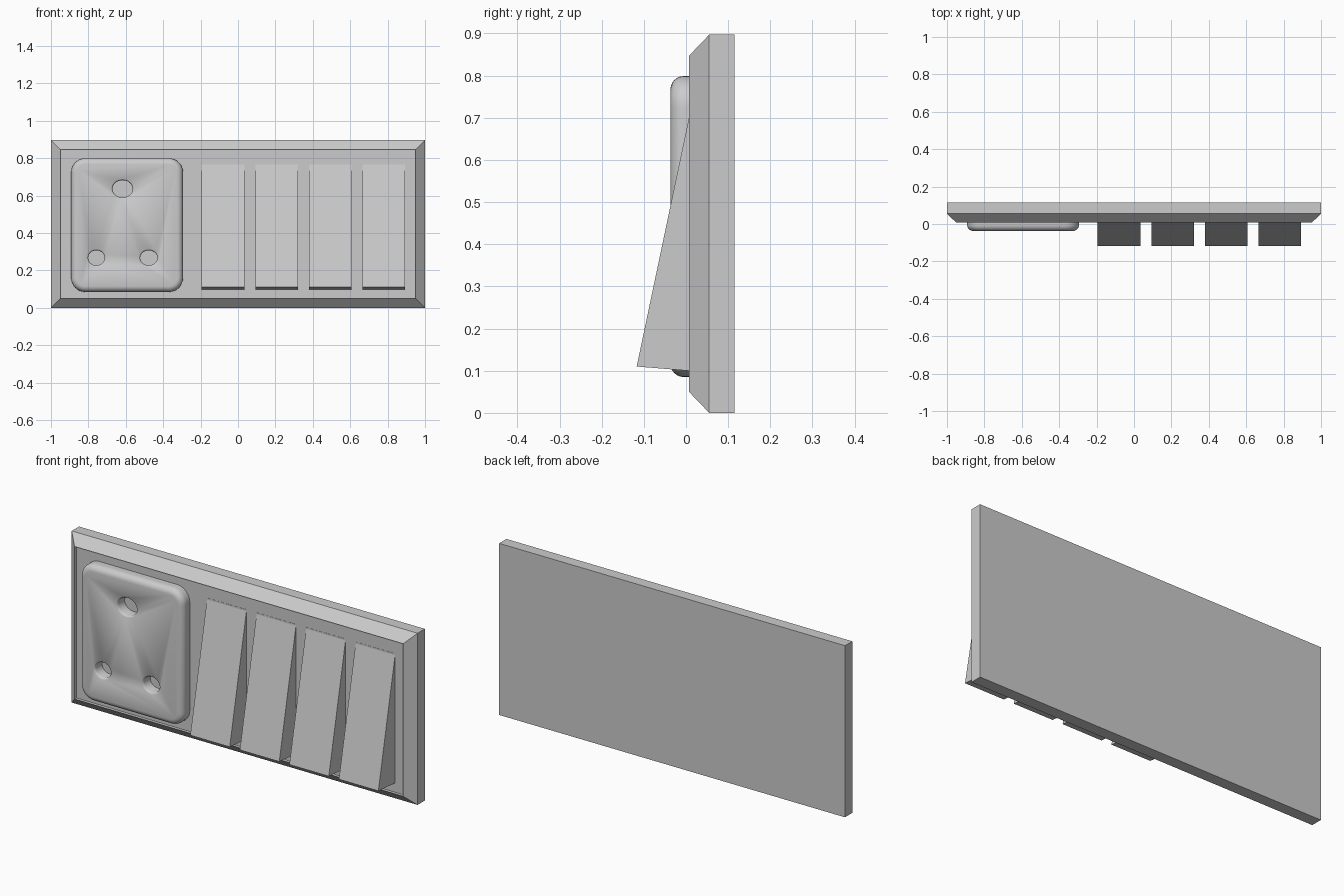
import bpy, bmesh
from math import sin, cos, pi

if "Cube" in bpy.data.objects:
    bpy.data.objects.remove(bpy.data.objects["Cube"])


def loft(name, rings, smooth=False):
    """Closed solid made by bridging equal-length rings and capping both ends."""
    bm = bmesh.new()
    vr = [[bm.verts.new(p) for p in r] for r in rings]
    n = len(vr[0])
    for a, b in zip(vr, vr[1:]):
        for i in range(n):
            j = (i + 1) % n
            bm.faces.new((a[i], a[j], b[j], b[i]))
    bm.faces.new(vr[0])
    bm.faces.new(vr[-1])
    bmesh.ops.recalc_face_normals(bm, faces=bm.faces)
    me = bpy.data.meshes.new(name)
    bm.to_mesh(me)
    bm.free()
    ob = bpy.data.objects.new(name, me)
    bpy.context.collection.objects.link(ob)
    if smooth:
        shade(ob)
    return ob


def shade(ob):
    bpy.ops.object.select_all(action='DESELECT')
    ob.select_set(True)
    bpy.context.view_layer.objects.active = ob
    bpy.ops.object.shade_smooth_by_angle(angle=0.6)


def rounded_rect(cx, cz, hx, hz, r, y, seg=8):
    pts = []
    for k, (sx, sz) in enumerate([(1, 1), (-1, 1), (-1, -1), (1, -1)]):
        for i in range(seg + 1):
            a = pi / 2 * (k + i / seg)
            pts.append((cx + sx * (hx - r) + r * cos(a), y,
                        cz + sz * (hz - r) + r * sin(a)))
    return pts


def ellipse(cx, cz, rx, rz, y, n=32):
    return [(cx + rx * cos(2 * pi * i / n), y, cz + rz * sin(2 * pi * i / n)) for i in range(n)]


PANEL_Y = 0.022
H = 0.897

# Wall plate: bevelled rim around a shallow recessed panel
loft("wall_plate", [
    [(-1 + d, y, d), (1 - d, y, d), (1 - d, y, H - d), (-1 + d, y, H - d)]
    for d, y in [(0, 0.115), (0, 0.055), (0.05, 0.007), (0.05, PANEL_Y)]])

# Socket block: rounded rectangle with a rounded front edge
front, rad = -0.037, 0.032
rings = [rounded_rect(-0.593, 0.442, 0.299, 0.357, 0.075, PANEL_Y + 0.003)]
for i in range(7):
    a = pi / 2 * i / 6
    d = rad * (1 - cos(a))
    rings.append(rounded_rect(-0.593, 0.442, 0.299 - d, 0.357 - d, 0.075 - d,
                              front + rad * (1 - sin(a))))
socket = loft("socket_block", rings)

# Pin holes with softened rims, cut through to the panel
for cx, cz, rx, rz in [(-0.617, 0.636, 0.059, 0.051),
                       (-0.757, 0.267, 0.049, 0.045),
                       (-0.477, 0.267, 0.051, 0.045)]:
    steps = [(0.004, front - 0.02), (0.004, front - 0.001), (-0.002, front + 0.003),
             (-0.005, front + 0.009), (-0.005, 0.06)]
    cutter = loft("pin_hole_cutter", [ellipse(cx, cz, rx + g, rz + g, y) for g, y in steps])
    cutter.hide_render = True
    mod = socket.modifiers.new("pin_hole", 'BOOLEAN')
    mod.operation = 'DIFFERENCE'
    mod.solver = 'EXACT'
    mod.object = cutter
    bpy.context.view_layer.objects.active = socket
    bpy.ops.object.modifier_apply(modifier=mod.name)
    bpy.data.objects.remove(cutter)
shade(socket)

# Four tilted rocker switches
profile = [(0.03, 0.098), (-0.117, 0.11), (PANEL_Y - 0.001, 0.767),
           (PANEL_Y - 0.001, 0.775), (0.03, 0.775)]
for i in range(4):
    cx = -0.08 + 0.2865 * i
    loft(f"rocker_switch_{i + 1}", [[(cx + s * 0.114, y, z) for y, z in profile] for s in (-1, 1)])
